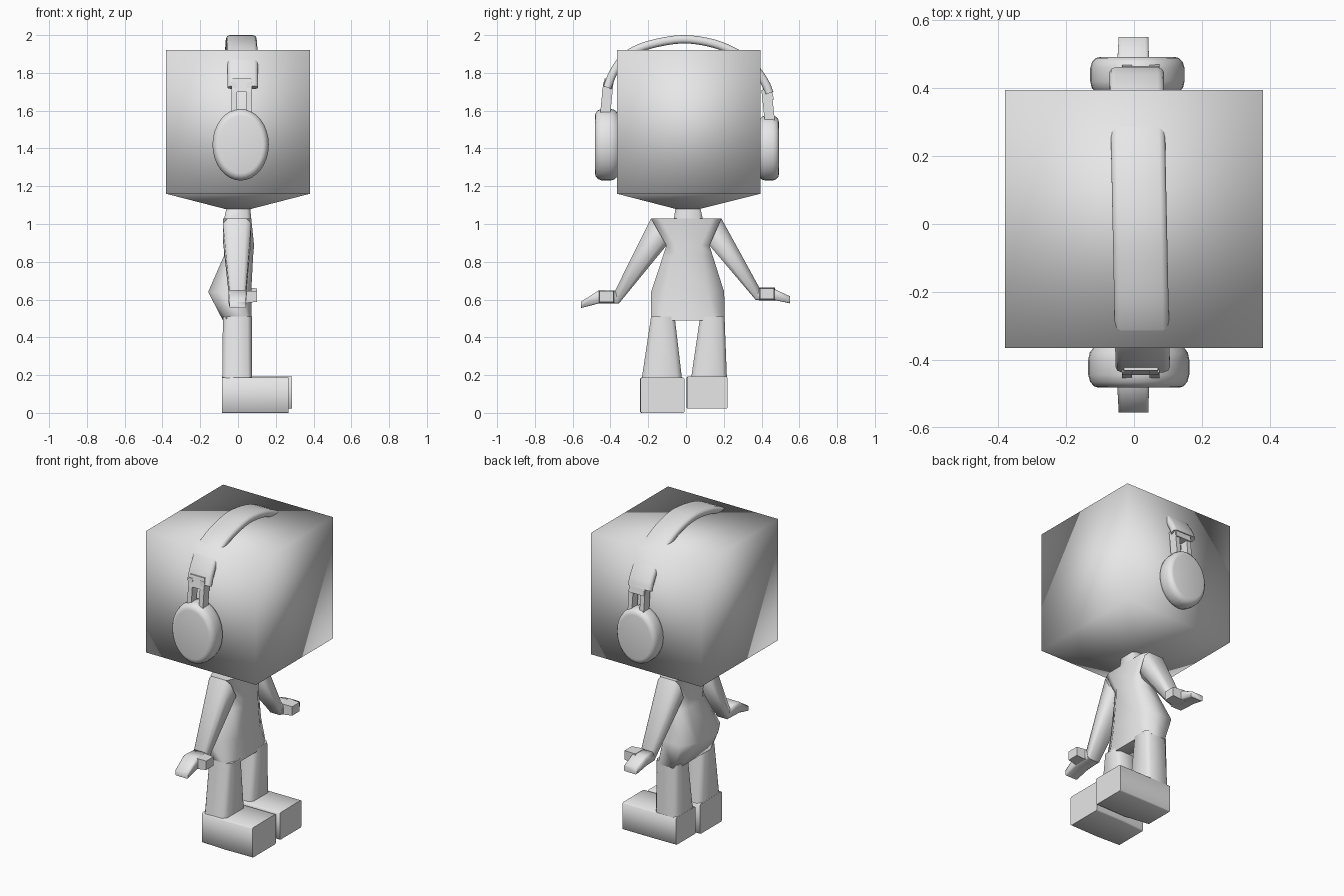
import bpy, bmesh, math
from mathutils import Vector as V

if "Cube" in bpy.data.objects:
    bpy.data.objects.remove(bpy.data.objects["Cube"])

grey = bpy.data.materials.new("light_grey")
grey.diffuse_color = (0.8, 0.8, 0.8, 1)
grey.use_nodes = True
grey.node_tree.nodes["Principled BSDF"].inputs["Base Color"].default_value = grey.diffuse_color


def loft(name, rings, angle=80):
    """Skin a stack of equal-length rings and cap both ends."""
    bm = bmesh.new()
    rows = [[bm.verts.new(p) for p in r] for r in rings]
    n = len(rows[0])
    for a, b in zip(rows, rows[1:]):
        for i in range(n):
            bm.faces.new((a[i], a[(i + 1) % n], b[(i + 1) % n], b[i]))
    bm.faces.new(rows[0])
    bm.faces.new(rows[-1])
    bmesh.ops.recalc_face_normals(bm, faces=bm.faces)
    me = bpy.data.meshes.new(name)
    bm.to_mesh(me)
    bm.free()
    ob = bpy.data.objects.new(name, me)
    bpy.context.collection.objects.link(ob)
    me.materials.append(grey)
    bpy.ops.object.select_all(action='DESELECT')
    ob.select_set(True)
    bpy.context.view_layer.objects.active = ob
    bpy.ops.object.shade_smooth_by_angle(angle=math.radians(angle))
    return ob


def ring(c, u, v, cut=0.0):
    """Rectangle around c with half axes u and v; cut chamfers its corners."""
    c, u, v = V(c), V(u), V(v)
    k = 1 - cut
    if cut:
        uv = [(1, k), (k, 1), (-k, 1), (-1, k), (-1, -k), (-k, -1), (k, -1), (1, -k)]
    else:
        uv = [(1, 1), (-1, 1), (-1, -1), (1, -1)]
    return [c + u * a + v * b for a, b in uv]


def flat(z, x0, x1, y0, y1, cut=0.0):
    """Horizontal ring from its extents."""
    return ring(((x0 + x1) / 2, (y0 + y1) / 2, z), ((x1 - x0) / 2, 0, 0),
                (0, (y1 - y0) / 2, 0), cut)


def cross(a, b, x0, x1, cut=0.0):
    """Ring spanning the (y, z) points a to b and x0 to x1."""
    a, b = V((0, *a)), V((0, *b))
    return ring((a + b) / 2 + V(((x0 + x1) / 2, 0, 0)), ((x1 - x0) / 2, 0, 0), (b - a) / 2, cut)


# cube head with shallow pyramid underside
loft("head", [flat(1.08, -0.07, 0.07, -0.055, 0.075),
              flat(1.16, -0.38, 0.38, -0.365, 0.395),
              flat(1.92, -0.38, 0.38, -0.365, 0.395)], 180)

# neck and torso with a rear bulge at the hips
loft("neck", [flat(1.02, -0.075, 0.07, -0.065, 0.09, 0.3),
              flat(1.09, -0.06, 0.065, -0.055, 0.075, 0.3)])
loft("torso", [flat(1.03, -0.08, 0.07, -0.185, 0.187, 0.25),
               flat(0.887, -0.075, 0.085, -0.103, 0.124, 0.4),
               flat(0.83, -0.075, 0.08, -0.122, 0.142, 0.45),
               flat(0.64, -0.158, 0.07, -0.185, 0.202, 0.45),
               flat(0.49, -0.08, 0.073, -0.185, 0.205, 0.3)])

# per side: outer/inner arm points, hand points, leg extents, foot base
sides = {
    "right": dict(sh=((-0.185, 1.03), (-0.103, 0.887)), wr=((-0.375, 0.648), (-0.356, 0.578)),
                  kn=((-0.46, 0.65), (-0.467, 0.578)), tip=((-0.556, 0.588), (-0.556, 0.555)),
                  thigh=(-0.185, -0.06), ankle=(-0.236, -0.02), foot=(-0.24, -0.008),
                  base=0.0, top=0.187, toe=0.268),
    "left": dict(sh=((0.187, 1.03), (0.124, 0.887)), wr=((0.39, 0.66), (0.37, 0.597)),
                 kn=((0.458, 0.66), (0.468, 0.597)), tip=((0.551, 0.617), (0.551, 0.58)),
                 thigh=(0.075, 0.204), ankle=(0.025, 0.217), foot=(0.006, 0.22),
                 base=0.022, top=0.192, toe=0.285)}

for side, s in sides.items():
    # arm tapering to the wrist
    loft(side + "_arm", [cross(*s["sh"], -0.08, 0.07, 0.35),
                         cross(*s["wr"], -0.045, 0.04, 0.3)])
    # mitten hand and forward thumb
    loft(side + "_hand", [cross(*s["wr"], -0.045, 0.042, 0.2),
                          cross(*s["kn"], -0.05, 0.045, 0.2),
                          cross(*s["tip"], -0.045, 0.042, 0.2)])
    (wy, wz), (ky, kz) = s["wr"][0], s["kn"][1]
    my, mz = (wy + ky) / 2, (wz + kz) / 2
    loft(side + "_thumb", [ring((0.02, my, mz), (0, 0.043, 0), (0, 0, 0.034)),
                           ring((0.1, my, mz + 0.003), (0, 0.036, 0), (0, 0, 0.028))])
    # leg
    loft(side + "_leg", [flat(0.51, -0.08, 0.073, *s["thigh"], 0.3),
                         flat(0.17, -0.083, 0.073, *s["ankle"], 0.25)])
    # foot, lofted from heel to toe
    f0, f1 = s["foot"]
    b, t = s["base"], s["top"]
    a0, a1 = s["ankle"]
    loft(side + "_foot", [cross(((a0 + a1) / 2, b), ((a0 + a1) / 2, t), 0, 1)] and [
        ring((x, (p + q) / 2, (b + t) / 2), (0, (q - p) / 2, 0), (0, 0, (t - b) / 2), 0.06)
        for x, p, q in ((-0.084, a0, a1), (0.075, f0 - 0.004, f1), (s["toe"], f0, f1))])


def catmull(pts, n=4):
    """Smooth 2D path through the points."""
    p = [V(q) for q in pts]
    p = [2 * p[0] - p[1]] + p + [2 * p[-1] - p[-2]]
    out = []
    for a, b, c, d in zip(p, p[1:], p[2:], p[3:]):
        for i in range(n):
            t = i / n
            out.append(0.5 * (2 * b + (c - a) * t + (2 * a - 5 * b + 4 * c - d) * t * t
                              + (3 * b - a - 3 * c + d) * t ** 3))
    return out + [p[-2]]


# headband swept along its outer arc
arc = catmull([(-0.437, 1.73), (-0.41, 1.80), (-0.365, 1.872), (-0.31, 1.923), (-0.2, 1.97),
               (-0.02, 2.0), (0.15, 1.977), (0.28, 1.923), (0.35, 1.872), (0.405, 1.81),
               (0.445, 1.745), (0.462, 1.70)])
band = []
for i, p in enumerate(arc):
    t = (arc[min(i + 1, len(arc) - 1)] - arc[max(i - 1, 0)]).normalized()
    inward = V((0, t.y, -t.x))
    c = V((0.017 - 0.02 * p.x, p.x, p.y)) + inward * 0.022
    h, w = 0.022, 0.08
    e = V((1, 0, 0))
    prof = [(w, 0.3), (w - 0.005, 0.75), (w - 0.018, 1), (-w + 0.018, 1), (-w + 0.005, 0.75), (-w, 0.3),
            (-w, -0.3), (-w + 0.005, -0.75), (-w + 0.018, -1), (w - 0.018, -1), (w - 0.005, -0.75), (w, -0.3)]
    band.append([c + e * a + inward * (h * b) for a, b in prof])
loft("headband", band, 60)

# ear cups with slotted forks: centre, radii, inner and outer y, fork y and z span
for side, cx, cz, rx, rz, y0, y1, fy, z0, z1 in (
        ("right", 0.014, 1.42, 0.149, 0.19, -0.365, -0.482, -0.42, 1.57, 1.75),
        ("left", 0.010, 1.402, 0.139, 0.172, 0.39, 0.492, 0.435, 1.54, 1.71)):
    cup = []
    for f, k in ((0, 0.9), (0.12, 0.97), (0.3, 1), (0.68, 1), (0.86, 0.96), (0.97, 0.88), (1, 0.8)):
        cup.append([(cx + rx * k * math.cos(a), y0 + (y1 - y0) * f, cz + rz * k * math.sin(a))
                    for a in (math.tau * i / 32 for i in range(32))])
    loft(side + "_ear_cup", cup, 35)
    lean = 0.018 if side == "right" else -0.018
    for tag, a, b in (("front", 0.046, 0.075), ("rear", -0.035, -0.006)):
        loft(f"{side}_{tag}_prong", [flat(z0, a, b, fy - 0.027 - lean / 2, fy + 0.027 - lean / 2),
                                     flat(z1, a, b, fy - 0.027 + lean / 2, fy + 0.027 + lean / 2)], 30)
    zb = z1 - 0.05
    loft(side + "_fork_bridge", [flat(zb, -0.034, 0.074, fy - 0.025, fy + 0.03),
                                 flat(z1 + 0.02, -0.03, 0.07, fy - 0.02 + lean / 2, fy + 0.025 + lean / 2)], 30)
